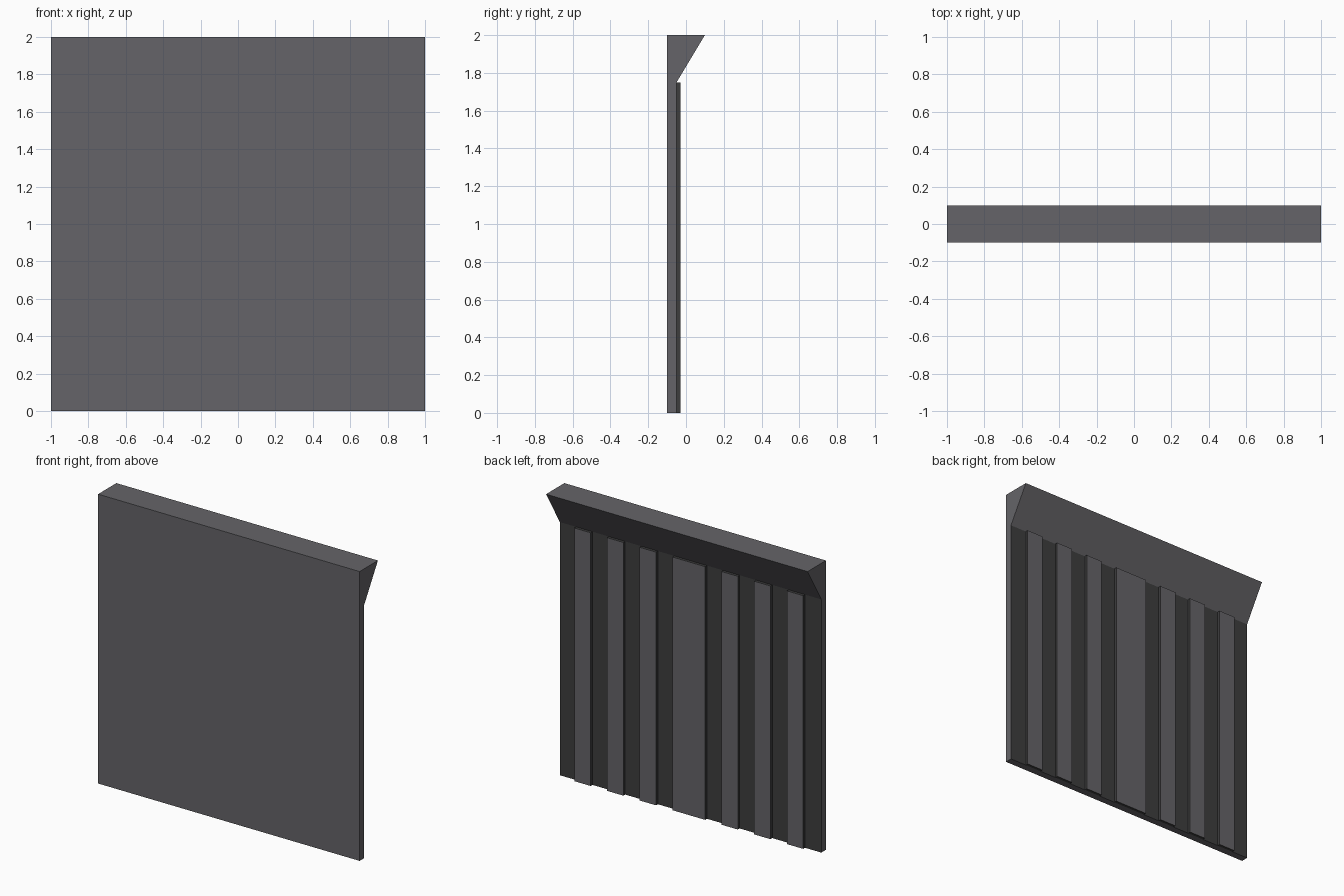
import bpy, bmesh

if "Cube" in bpy.data.objects:
    bpy.data.objects.remove(bpy.data.objects["Cube"])


def material(name, rgb):
    m = bpy.data.materials.new(name)
    m.diffuse_color = (*rgb, 1)
    m.use_nodes = True
    m.node_tree.nodes["Principled BSDF"].inputs["Base Color"].default_value = m.diffuse_color
    return m


light = material("panel_grey", (0.13, 0.127, 0.138))
dark = material("recess_grey", (0.047, 0.047, 0.048))


def finish(bm, name, is_dark):
    """Turn a bmesh into an object; faces passing is_dark get the dark grey."""
    bm.normal_update()
    for f in bm.faces:
        f.material_index = int(is_dark(f))
    me = bpy.data.meshes.new(name)
    bm.to_mesh(me)
    bm.free()
    me.materials.append(light)
    me.materials.append(dark)
    ob = bpy.data.objects.new(name, me)
    bpy.context.collection.objects.link(ob)
    return ob


# Wall panel with overhanging top ledge: side profile (y, z) extruded along x
profile = [(-0.1, 0), (-0.05, 0), (-0.05, 1.75), (0.1, 2), (-0.1, 2)]
bm = bmesh.new()
face = bm.faces.new([bm.verts.new((-1, y, z)) for y, z in profile])
ext = bmesh.ops.extrude_face_region(bm, geom=[face])["geom"]
bmesh.ops.translate(bm, vec=(2, 0, 0),
                    verts=[v for v in ext if isinstance(v, bmesh.types.BMVert)])
bmesh.ops.recalc_face_normals(bm, faces=bm.faces)
finish(bm, "wall_panel", lambda f: f.normal.y > 0.95)


# Vertical ribs on the back, open where they meet the panel
def rib(name, x0, x1):
    bm = bmesh.new()
    bmesh.ops.create_cube(bm, size=1)
    bmesh.ops.scale(bm, vec=(x1 - x0, 0.02, 1.75), verts=bm.verts)
    bmesh.ops.translate(bm, vec=((x0 + x1) / 2, -0.04, 0.875), verts=bm.verts)
    bm.normal_update()
    bmesh.ops.delete(bm, geom=[f for f in bm.faces if f.normal.y < -0.5],
                     context='FACES')
    finish(bm, name, lambda f: f.normal.y < 0.5)


rib("centre_rib", -0.125, 0.125)
for i in range(3):
    a = 0.25 + 0.25 * i
    rib(f"rib_right_{i + 1}", a, a + 0.125)
    rib(f"rib_left_{i + 1}", -a - 0.125, -a)
